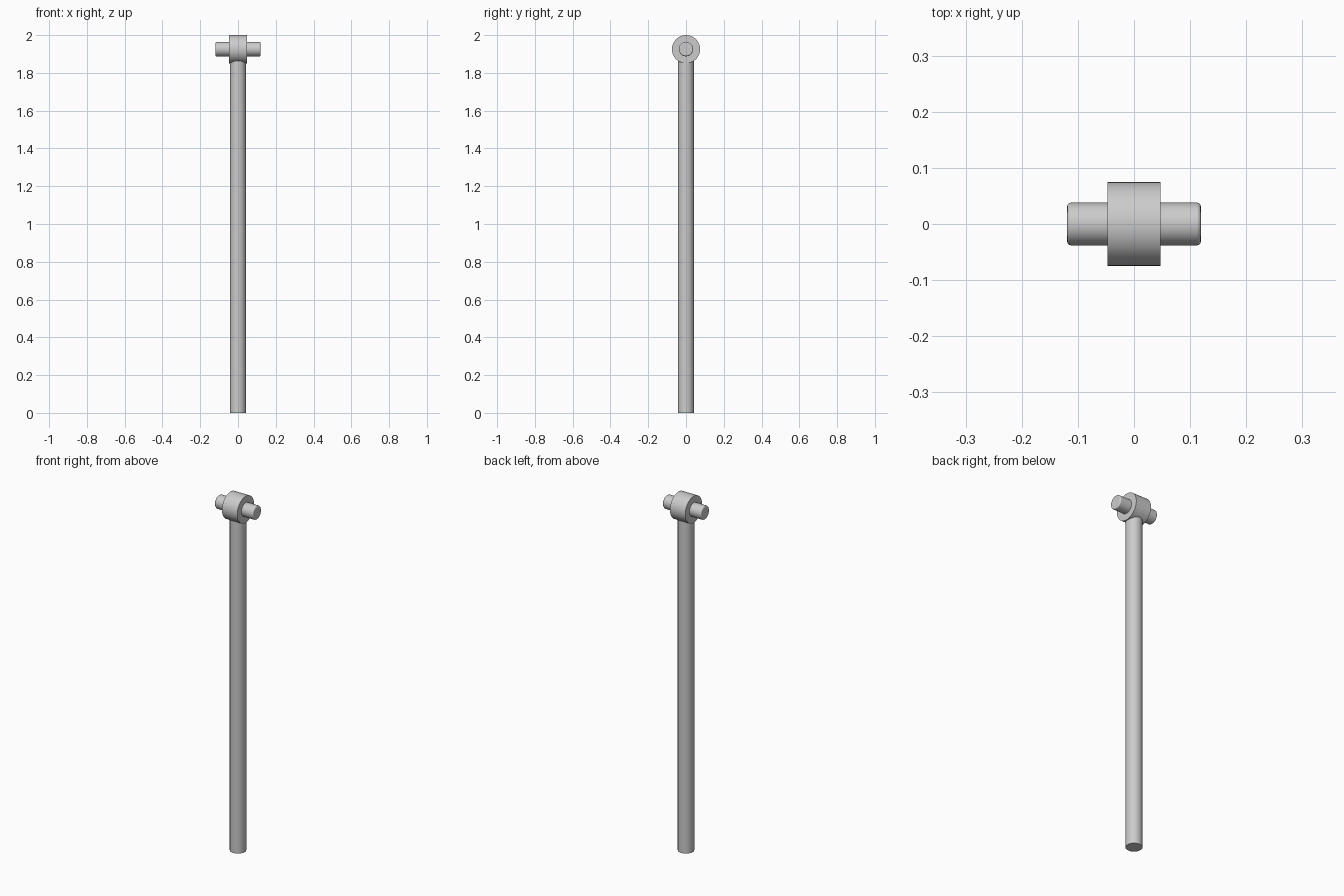
import bpy, math

if "Cube" in bpy.data.objects:
    bpy.data.objects.remove(bpy.data.objects["Cube"])

HUB_R = 0.0745
HUB_Z = 2.0 - HUB_R


def cylinder(name, radius, length, centre, along_x=False, bevel=0.0):
    rot = (0, math.pi / 2, 0) if along_x else (0, 0, 0)
    bpy.ops.mesh.primitive_cylinder_add(vertices=64, radius=radius, depth=length,
                                        location=centre, rotation=rot)
    ob = bpy.context.object
    ob.name = name
    if bevel:
        mod = ob.modifiers.new("rounded_ends", 'BEVEL')
        mod.width = bevel
        mod.segments = 3
        mod.limit_method = 'ANGLE'
        mod.angle_limit = math.radians(40)
    bpy.ops.object.shade_smooth_by_angle(angle=math.radians(35))
    return ob


# Long rod, its top end buried in the hub
ROD_TOP = 1.875
cylinder("rod", 0.042, ROD_TOP, (0, 0, ROD_TOP / 2))

# Hub lying across the top of the rod
cylinder("hub", HUB_R, 0.095, (0, 0, HUB_Z), along_x=True)

# Cross pin through the hub with softened ends
cylinder("cross_pin", 0.038, 0.238, (0, 0, HUB_Z), along_x=True, bevel=0.006)
